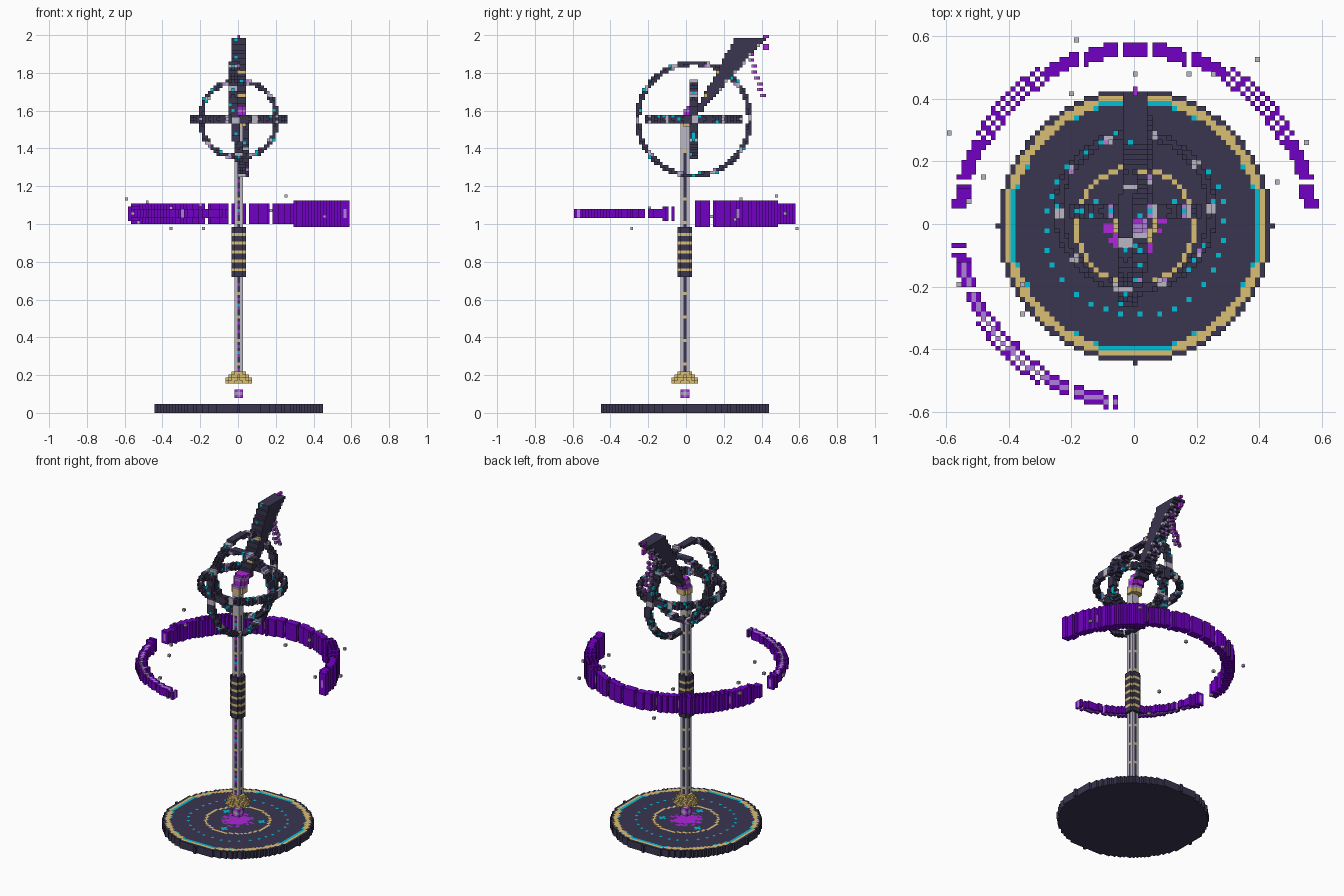
import bpy
import bmesh
import math
import random
from mathutils import Vector

random.seed(7)
cube = bpy.data.objects.get("Cube")
if cube:
    bpy.data.objects.remove(cube)

V = 1 / 64                      # block size
ORIGIN = Vector((0.004, -0.006, V / 2))

PALETTE = {
    "dark_metal": (0.042, 0.035, 0.078),
    "gold": (0.70, 0.52, 0.17),
    "cyan": (0.0, 0.52, 0.68),
    "purple": (0.165, 0.0, 0.56),
    "magenta": (0.42, 0.02, 0.70),
    "lilac": (0.44, 0.21, 0.70),
    "pale_grey": (0.50, 0.47, 0.56),
}
MATS = {}
for label, rgb in PALETTE.items():
    m = bpy.data.materials.new(label)
    m.use_nodes = True
    m.diffuse_color = (*rgb, 1)
    m.node_tree.nodes["Principled BSDF"].inputs["Base Color"].default_value = (*rgb, 1)
    MATS[label] = m


def build(name, cells):
    """Make one object from {(i, j, k): colour}, keeping only outer faces."""
    bm = bmesh.new()
    verts = {}
    used = sorted(set(cells.values()))

    def vert(p):
        key = tuple(round(2 * c) for c in p)
        if key not in verts:
            verts[key] = bm.verts.new(ORIGIN + p * V)
        return verts[key]

    for cell, colour in cells.items():
        for axis in range(3):
            for s in (-1, 1):
                n = Vector((0, 0, 0))
                n[axis] = s
                near = tuple(int(c + d) for c, d in zip(cell, n))
                if near in cells:
                    continue
                u = Vector((0, 0, 0))
                u[(axis + 1) % 3] = 1
                w = n.cross(u)
                mid = Vector(cell) + n / 2
                ring = (u + w, w - u, -u - w, u - w)
                face = bm.faces.new([vert(mid + c / 2) for c in ring])
                face.material_index = used.index(colour)
    mesh = bpy.data.meshes.new(name)
    bm.to_mesh(mesh)
    bm.free()
    for label in used:
        mesh.materials.append(MATS[label])
    ob = bpy.data.objects.new(name, mesh)
    bpy.context.scene.collection.objects.link(ob)


def grid(r):
    return [(i, j) for i in range(-r, r + 1) for j in range(-r, r + 1)]


def polar(r, degrees):
    a = math.radians(degrees)
    return round(r * math.cos(a)), round(r * math.sin(a))


# Round base with painted rings on its top layer
def base_colour(i, j):
    r = math.hypot(i, j)
    if max(abs(i), abs(j)) == 25 and min(abs(i), abs(j)) <= 7:
        return "cyan"
    if 25.3 < r < 27:
        return "gold"
    if (24.8 < r <= 25.3 and (i + j) % 2 == 0) or (i, j) in dots:
        return "cyan"
    if 11.6 < r < 12.5:
        return "gold"
    if r < 4 or (r < 6.3 and random.random() < 0.5):
        return "magenta"
    return "dark_metal"


dots = {polar(18.5, n * 11.25 + 3) for n in range(32)}
for angle in (30, 150, 270):
    ci, cj = polar(9, angle)
    dots |= {(ci + i, cj + j) for i, j in grid(1) if abs(i) + abs(j) < 2}
build("base", {(i, j, k): base_colour(i, j) if k == 2 else "dark_metal"
               for i, j in grid(28) if i * i + j * j <= 784 for k in range(3)})

# Floating crystal and flared foot below the shaft
CRYSTAL = ("pale_grey", "pale_grey", "lilac", "magenta")
build("floating_crystal", {(i, j, k + 6): CRYSTAL[abs(i) + abs(j) + abs(k)]
                           for i, j in grid(1) for k in (-1, 0, 1)})
build("shaft_foot", {(i, j, k): "gold" for k, r in zip(range(10, 14), (4.3, 4, 3, 2.3))
                     for i, j in grid(4) if math.hypot(i, j) <= r})


# Shaft with pale corners, dark grooves and small inlays
def shaft_colour(i, j, k):
    if i and j or k > 88:
        return "pale_grey"
    if k % 8 == 0:
        return "gold"
    if j < 0 and k % 16 == 4:
        return "cyan"
    if j < 0 and k % 8 in (3, 6):
        return "magenta"
    return "dark_metal"


build("shaft", {(i, j, k): shaft_colour(i, j, k)
                for i, j in grid(1) for k in range(14, 97)})

# Banded grip
build("grip", {(i, j, k): "gold" if k % 3 == 0 and 46 < k < 61 else "dark_metal"
               for i, j in grid(2) if i * i + j * j <= 5 for k in range(46, 63)})

# Collar and glowing core, leaning back with the head
core = {}
for k in range(97, 104):
    lean = 1 + (k - 97) // 3
    for i, j in grid(2):
        if i * i + j * j <= 5:
            core[i, j + lean, k] = "gold" if k < 99 else ("lilac" if k % 3 == 0 else "magenta")
build("core", core)


# Three crossing rings around the core
def hoop(name, radius, place):
    cells = {}
    for a, b in grid(int(radius) + 2):
        off = abs(math.hypot(a, b) - radius)
        turn = math.degrees(math.atan2(b, a)) % 36
        for c in (-1, 0, 1):
            if off < (0.9 if c == 0 else 0.65):
                colour = "dark_metal"
                if turn < 4:
                    colour = "pale_grey"
                elif turn < 6:
                    colour = "lilac" if c else "cyan"
                elif random.random() < 0.04:
                    colour = "cyan"
                cells[place(a, b, c)] = colour
    build(name, cells)


hoop("small_ring", 13, lambda a, b, c: (a, 3 + c, 99 + b))
hoop("flat_ring", 15.7, lambda a, b, c: (a, 3 + b, 99 + c))
hoop("large_ring", 19, lambda a, b, c: (c + round(a * 0.07 - b * 0.09), 3 + a, 99 + b))

# Swept-back head that widens as it rises, with chevrons on its underside
head = {}
for k in range(102, 127):
    first = round(4 + (k - 102) * 0.55)
    last = round(5.5 + (k - 102) * 0.88)
    for j in range(first, last + 1):
        for i in range(-2, 3):
            colour = "dark_metal"
            if j == first and k in (107, 115) and i >= 0:
                colour = "gold"
            elif j == last and 107 < k < 125 and (k + abs(i)) % 3 == 0:
                colour = "pale_grey" if abs(i) == 2 else "lilac"
            elif j == first and i == -1 and k % 6 == 0:
                colour = "cyan"
            head[i, j, k] = colour
build("head", head)

# Crest tip and trailing tassel behind the head
tassel = {(0, j, k): "magenta" for j in (27, 28) for k in (123, 124, 127)}
for k in range(107, 124, 2):
    j = round(26 - (k - 107) * 0.32)
    for i in (-1, 0, 1):
        tassel[i, j + (i == 0), k] = "magenta" if i == 0 else "lilac"
build("tassel", tassel)


# Broken floating arcs with a pale inner strand, thinning along their length
def arc(name, start, stop, steps):
    cells = {}
    for n in range(steps + 1):
        angle = start + (stop - start) * n / steps
        h = 4 if angle < 57 else 3 if angle < 168 else 2 if angle < 191 else 1
        ci, cj = polar(36, angle)
        oi, oj = polar(1, angle)
        for d in (-1, 1, 0):
            for k in range(-h, h + 1):
                inner = d == 0 and abs(k) < 2
                cells[ci + d * oi, cj + d * oj, 67 + k] = "lilac" if inner else "purple"
    build(name, cells)


arc("back_arc", 6, 174, 90)
arc("front_arc", 187, 263, 40)

# Loose fragments drifting near the arcs
places = [(-12, 38), (25, 34), (-38, 19), (35, 17), (-13, 27), (0, 31), (11, 31),
          (16, 31), (29, 9), (-31, 10), (-34, 5), (-23, -12), (-23, -18), (-36, -12)]
build("fragments", {(i, j, 62 + (n * 5) % 12): "pale_grey"
                    for n, (i, j) in enumerate(places)})
